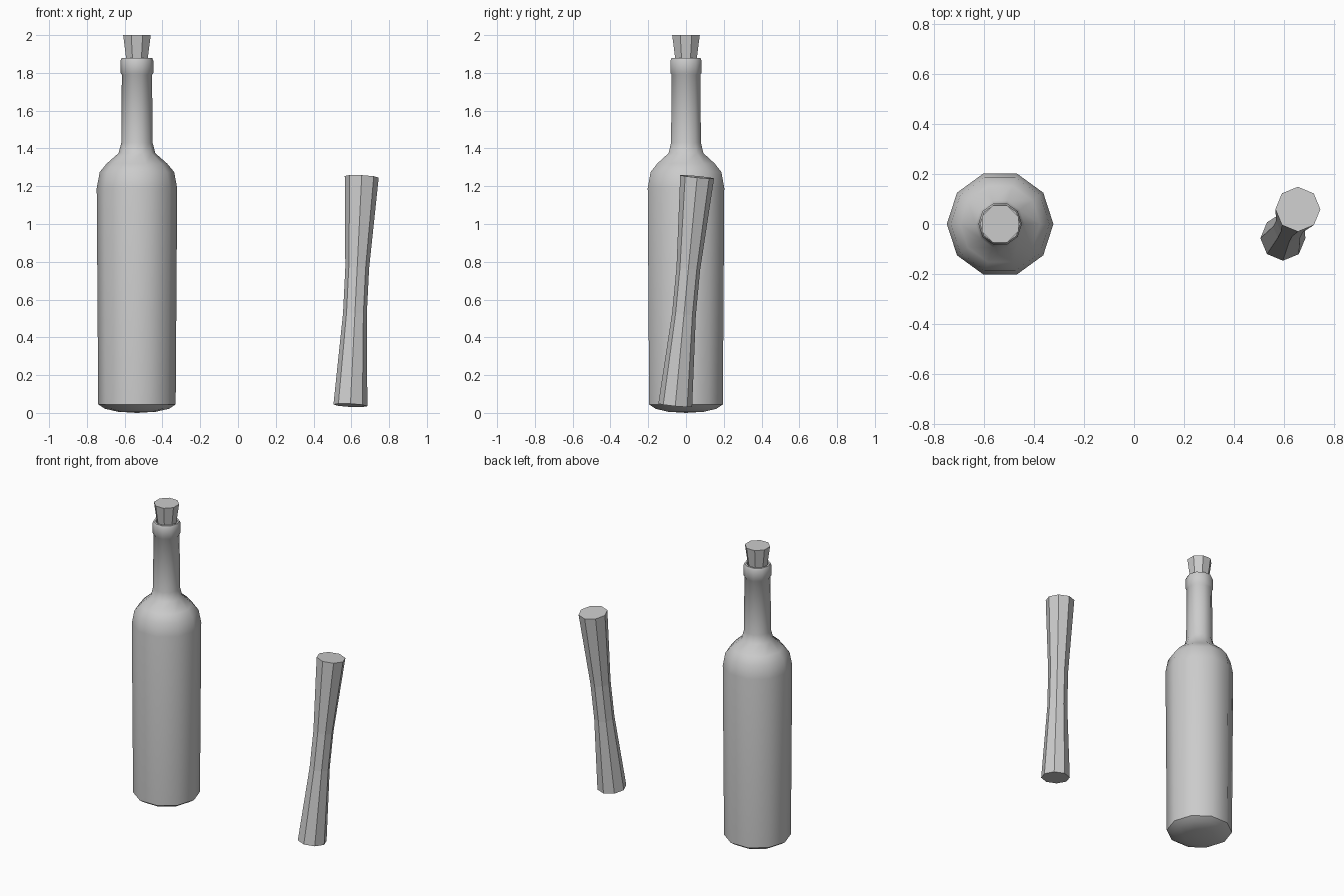
import bpy, bmesh, math
from mathutils import Vector

if "Cube" in bpy.data.objects:
    bpy.data.objects.remove(bpy.data.objects["Cube"])


def loft(name, sides, rings, smooth=None, turn=0.0):
    """Skin polygon rings given as (centre, radius, axis); radius 0 makes a pole."""
    bm = bmesh.new()
    loops = []
    for centre, radius, axis in rings:
        c = Vector(centre)
        q = Vector((0, 0, 1)).rotation_difference(Vector(axis))
        if radius == 0:
            loops.append([bm.verts.new(c)])
            continue
        angles = [turn + math.tau * i / sides for i in range(sides)]
        loops.append([bm.verts.new(c + q @ Vector((radius * math.cos(a), radius * math.sin(a), 0)))
                      for a in angles])
    for low, high in zip(loops, loops[1:]):
        for i in range(sides):
            j = (i + 1) % sides
            if len(low) == 1:
                bm.faces.new((low[0], high[j], high[i]))
            else:
                bm.faces.new((low[i], low[j], high[j], high[i]))
    # Close open ends with flat caps
    if len(loops[0]) > 1:
        bm.faces.new(loops[0][::-1])
    if len(loops[-1]) > 1:
        bm.faces.new(loops[-1])
    bmesh.ops.recalc_face_normals(bm, faces=bm.faces[:])
    mesh = bpy.data.meshes.new(name)
    bm.to_mesh(mesh)
    bm.free()
    ob = bpy.data.objects.new(name, mesh)
    bpy.context.collection.objects.link(ob)
    if smooth:
        bpy.ops.object.select_all(action='DESELECT')
        ob.select_set(True)
        bpy.context.view_layer.objects.active = ob
        bpy.ops.object.shade_smooth_by_angle(angle=math.radians(smooth))
    return ob


UP = (0, 0, 1)
BX = -0.535

# Bottle: ten-sided, rounded base, shoulder, neck and lip
profile = [(0, 0), (0.1, 0.006), (0.17, 0.022), (0.205, 0.045), (0.213, 1.19),
           (0.197, 1.275), (0.16, 1.32), (0.097, 1.375), (0.083, 1.43),
           (0.08, 1.79), (0.087, 1.80), (0.087, 1.865), (0.08, 1.88),
           (0.068, 1.88), (0.06, 1.865)]
loft("bottle", 10, [((BX, 0, z), r, UP) for r, z in profile], smooth=50)

# Tapered cork, pushed into the neck
loft("cork", 8, [((BX, 0, 1.82), 0.054, UP), ((BX, 0, 2.0), 0.079, UP)],
     turn=math.pi / 8)

# Leaning eight-sided stick with a narrow waist
base, tip = Vector((0.595, -0.057, 0.04)), Vector((0.655, 0.059, 1.25))
waist = [(0, 0.09), (0.4, 0.063), (0.6, 0.063), (1, 0.09)]
loft("stick", 8, [(base.lerp(tip, t), r, tip - base) for t, r in waist])
